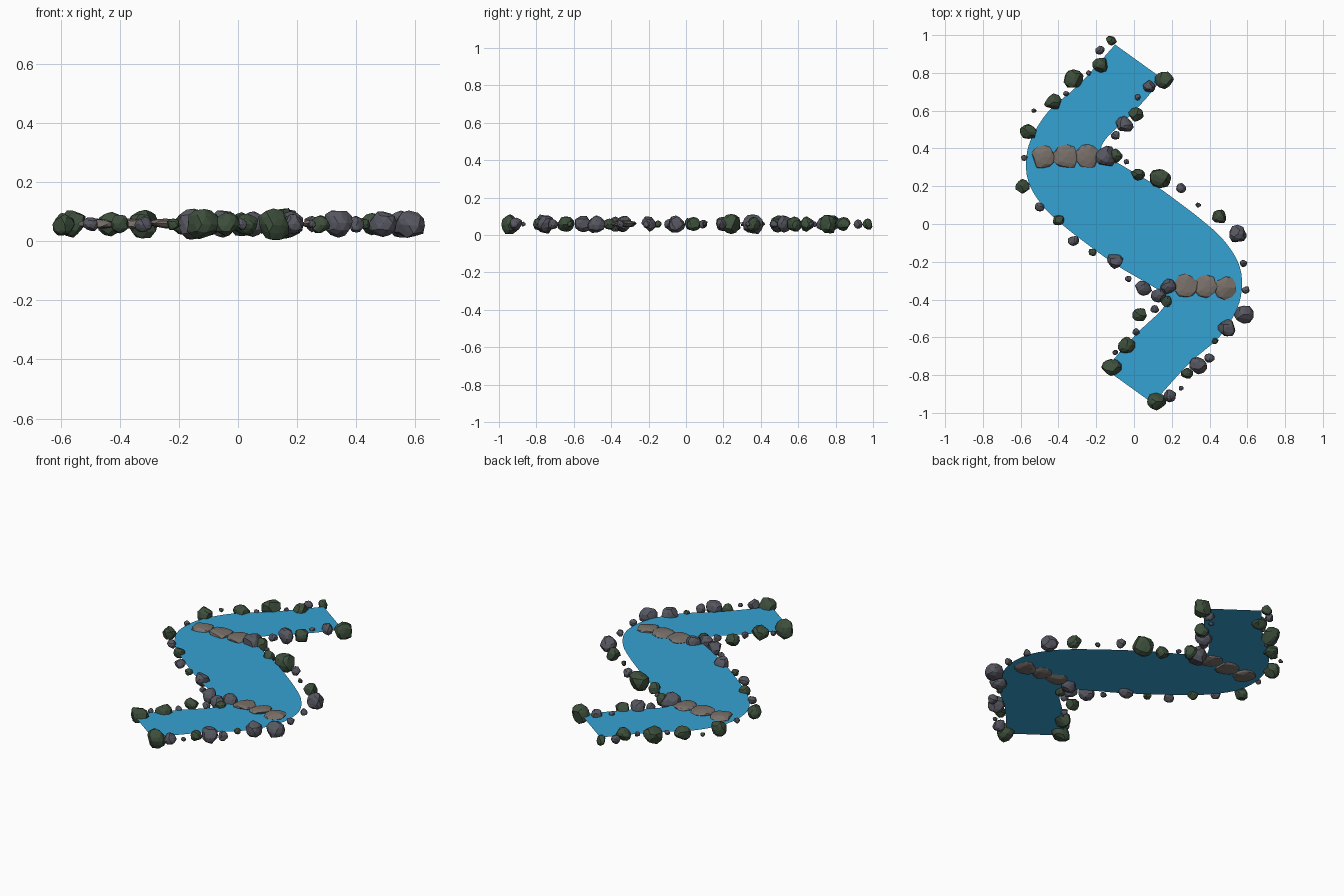
import bpy
import bmesh
import random
from mathutils import Vector, Matrix

random.seed(7)
LEVEL = 0.058  # water height, also the middle of every rock

if "Cube" in bpy.data.objects:
    bpy.data.objects.remove(bpy.data.objects["Cube"], do_unlink=True)


def make_material(name, red, green, blue):
    material = bpy.data.materials.new(name)
    material.use_nodes = True
    colour = (red, green, blue, 1)
    material.diffuse_color = colour
    shader = material.node_tree.nodes["Principled BSDF"]
    shader.inputs["Base Color"].default_value = colour
    shader.inputs["Roughness"].default_value = 0.9
    return material


WATER = make_material("water blue", 0.036, 0.36, 0.65)
MOSS = make_material("mossy green stone", 0.047, 0.078, 0.045)
GREY = make_material("slate grey stone", 0.095, 0.095, 0.12)
TAN = make_material("warm stepping stone", 0.19, 0.16, 0.14)


def add_object(name, bm, material):
    mesh = bpy.data.meshes.new(name)
    bm.to_mesh(mesh)
    bm.free()
    mesh.materials.append(material)
    obj = bpy.data.objects.new(name, mesh)
    bpy.context.collection.objects.link(obj)
    return obj


def smooth_path(points, steps=4):
    """Catmull-Rom curve through the points."""
    path = []
    padded = [points[0]] + points + [points[-1]]
    for a, b, c, d in zip(padded, padded[1:], padded[2:], padded[3:]):
        for step in range(steps):
            t = step / steps
            path.append(b + (c - a) * t / 2
                        + (a * 2 - b * 5 + c * 4 - d) * t ** 2 / 2
                        + (b * 3 - a - c * 3 + d) * t ** 3 / 2)
    return path + [points[-1]]


def random_direction():
    return Vector(random.gauss(0, 1) for axis in range(3)).normalized()


def add_rock(name, centre, half_size, material, cuts=14):
    """A ball chipped flat by random planes, then fitted to its size."""
    bm = bmesh.new()
    bmesh.ops.create_icosphere(bm, subdivisions=2, radius=1)
    for cut in range(cuts):
        normal = random_direction()
        depth = random.uniform(0.68, 0.9)
        for vert in bm.verts:
            vert.co -= normal * max(0, vert.co.dot(normal) - depth)
    for axis in range(3):
        values = [vert.co[axis] for vert in bm.verts]
        low, high = min(values), max(values)
        for vert in bm.verts:
            unit = (vert.co[axis] - low) / (high - low) * 2 - 1
            vert.co[axis] = unit * half_size[axis]
    obj = add_object(name, bm, material)
    obj.location = centre
    return obj


# Water sheet: one bank, and the same bank turned half round
bank = [Vector(point) for point in (
    (-.10, .95), (-.29, .74), (-.45, .60), (-.545, .45), (-.572, .32),
    (-.55, .20), (-.47, .08), (-.36, -.02), (-.23, -.12), (-.09, -.22),
    (.08, -.32), (.17, -.38), (.15, -.45), (.04, -.555), (-.06, -.66),
    (-.15, -.77))]
bank = smooth_path(bank)
outline = bank + [-point for point in bank]
bm = bmesh.new()
face = bm.faces.new([bm.verts.new((p.x, p.y, LEVEL)) for p in outline])
if face.normal.z < 0 or sum(a.cross(b) for a, b in zip(outline, outline[1:])) < 0:
    face.normal_flip()
bmesh.ops.triangulate(bm, faces=bm.faces[:])
add_object("river_water", bm, WATER)

# Bank rocks: x, y and radius in hundredths
moss_rocks = [
    (-12, 97, 3), (-18, 84, 4), (-32, 77, 5), (-43, 65, 4.6),
    (-53, 60, 1.3), (-56, 49, 4.6), (-59, 20, 4), (-40, 2, 3),
    (-22, -15, 2), (17, -41, 3), (3, -48, 3.8), (-4, -64, 4.4),
    (-12, -76, 5), (16, 76, 5.4), (1, 58, 4), (-10, 36, 4),
    (2, 26, 3.6), (14, 24, 5.3), (34, 10, 1.4), (45, 4, 4),
    (43, -62, 1.8), (28, -79, 3.3), (12, -94, 5.3)]
grey_rocks = [
    (-18, 92, 2.6), (-24, 80, 1.5), (-36, 69, 1.5), (-58, 35, 1.7),
    (-50, 9, 2.4), (-32, -9, 3), (-10, -20, 4.2), (-3, -29, 1.6),
    (5, -34, 4.6), (13, -38, 4), (18, -33, 4.4), (11, -45, 2.3),
    (1, -57, 2), (-10, -68, 1.5), (8, 73, 3.3), (2, 67, 1.6),
    (-5, 53, 4.6), (-10, 47, 2.4), (-15, 36, 5.5), (-4, 33, 1.4),
    (25, 19, 2.7), (55, -5, 4.8), (58, -21, 2), (59, -35, 2),
    (58, -48, 5), (49, -55, 4.5), (40, -71, 2.7), (34, -75, 5),
    (25, -87, 1.3), (19, -91, 3.4)]
for label, rocks, material in (("moss_rock", moss_rocks, MOSS),
                               ("grey_rock", grey_rocks, GREY)):
    for index, (x, y, radius) in enumerate(rocks):
        radius /= 100
        size = (radius * random.uniform(0.93, 1.07),
                radius * random.uniform(0.85, 1),
                radius * random.uniform(0.9, 1.05))
        add_rock(f"{label}_{index + 1}", (x / 100, y / 100, LEVEL), size, material)

# Flat stepping stones crossing the water at both bends
crossings = {
    "upper": [(-48, 35.5), (-36.5, 36), (-24.5, 36)],
    "lower": [(27.5, -32.5), (38, -33), (48, -34)]}
for label, stones in crossings.items():
    for index, (x, y) in enumerate(stones):
        stone = add_rock(f"{label}_stepping_stone_{index + 1}",
                         (x / 100, y / 100, LEVEL + 0.002),
                         (0.062, 0.062, 0.017), TAN, cuts=8)
        stone.rotation_euler.y = random.uniform(-0.08, 0.08)
